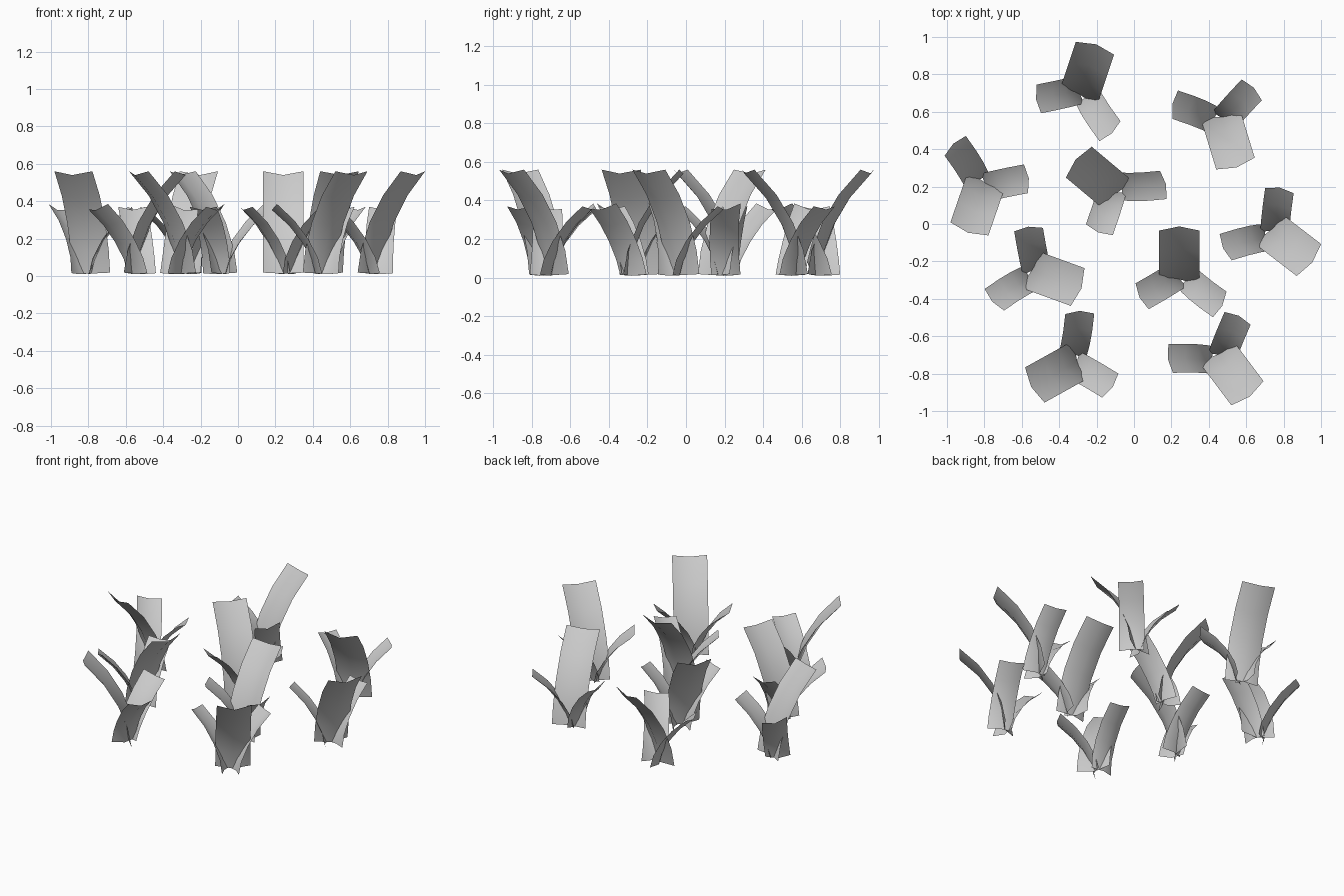
import bpy, math
from mathutils import Vector, Matrix

if "Cube" in bpy.data.objects:
    bpy.data.objects.remove(bpy.data.objects["Cube"])

# Side profiles (outward, height) of the blade edges, base to tip
TALL = [(-0.005, 0.018), (0.018, 0.14), (0.075, 0.285), (0.165, 0.43), (0.285, 0.56)]
SHORT = [(-0.01, 0.015), (0.01, 0.095), (0.06, 0.19), (0.132, 0.285), (0.225, 0.37)]


def blade_mesh(name, profile, width, fold, side_base, side_tip, roll, angle):
    """Curved leaf, folded along its middle, leaning outward at the given angle."""
    verts, faces = [], []
    pts = [Vector(p) for p in profile]
    top = pts[-1].y
    for i, p in enumerate(pts):
        t = (pts[min(i + 1, len(pts) - 1)] - pts[max(i - 1, 0)]).normalized()
        mid = p + Vector((t.y, -t.x)) * fold
        side = side_base + (side_tip - side_base) * p.y / top
        for s, q in ((-0.5, p), (0, mid), (0.5, p)):
            lift = roll * (s * 2) * q.y / top
            verts.append((q.x, side + s * width, max(q.y + lift, 0)))
    for i in range(len(pts) - 1):
        for j in range(2):
            a = i * 3 + j
            faces.append((a, a + 3, a + 4, a + 1)[::-1])
    me = bpy.data.meshes.new(name)
    me.from_pydata(verts, [], faces)
    me.transform(Matrix.Rotation(math.radians(angle), 4, 'Z'))
    me.polygons.foreach_set("use_smooth", [True] * len(me.polygons))
    me.update()
    return me


# The three leaves shared by every tuft
leaves = [
    ("tall_leaf", blade_mesh("tall_leaf", TALL, 0.215, 0.03, 0.02, 0.02, 0, 0)),
    ("left_leaf", blade_mesh("left_leaf", SHORT, 0.155, 0.023, -0.06, -0.04, 0, 117)),
    ("right_leaf", blade_mesh("right_leaf", SHORT, 0.155, 0.023, 0.05, -0.005, 0.015, -118)),
]

# Tufts: x, y, direction of the tall leaf, direction of the short pair
TUFTS = [
    (-0.28, 0.663, 71.6, 71.6), (0.44, 0.59, -73, -73), (-0.064, 0.163, 140, 131),
    (-0.806, 0.25, 251, 251), (-0.576, -0.258, -20, -20), (0.697, -0.035, -37.5, -37.5),
    (0.262, -0.32, 90, 90), (-0.291, -0.705, 209, 209), (0.419, -0.689, -53, -53),
]
for n, (x, y, tall, short) in enumerate(TUFTS, 1):
    for name, me in leaves:
        ob = bpy.data.objects.new(f"tuft_{n}_{name}", me)
        ob.location = (x, y, 0)
        ob.rotation_euler = (0, 0, math.radians(tall if name == "tall_leaf" else short))
        bpy.context.collection.objects.link(ob)
